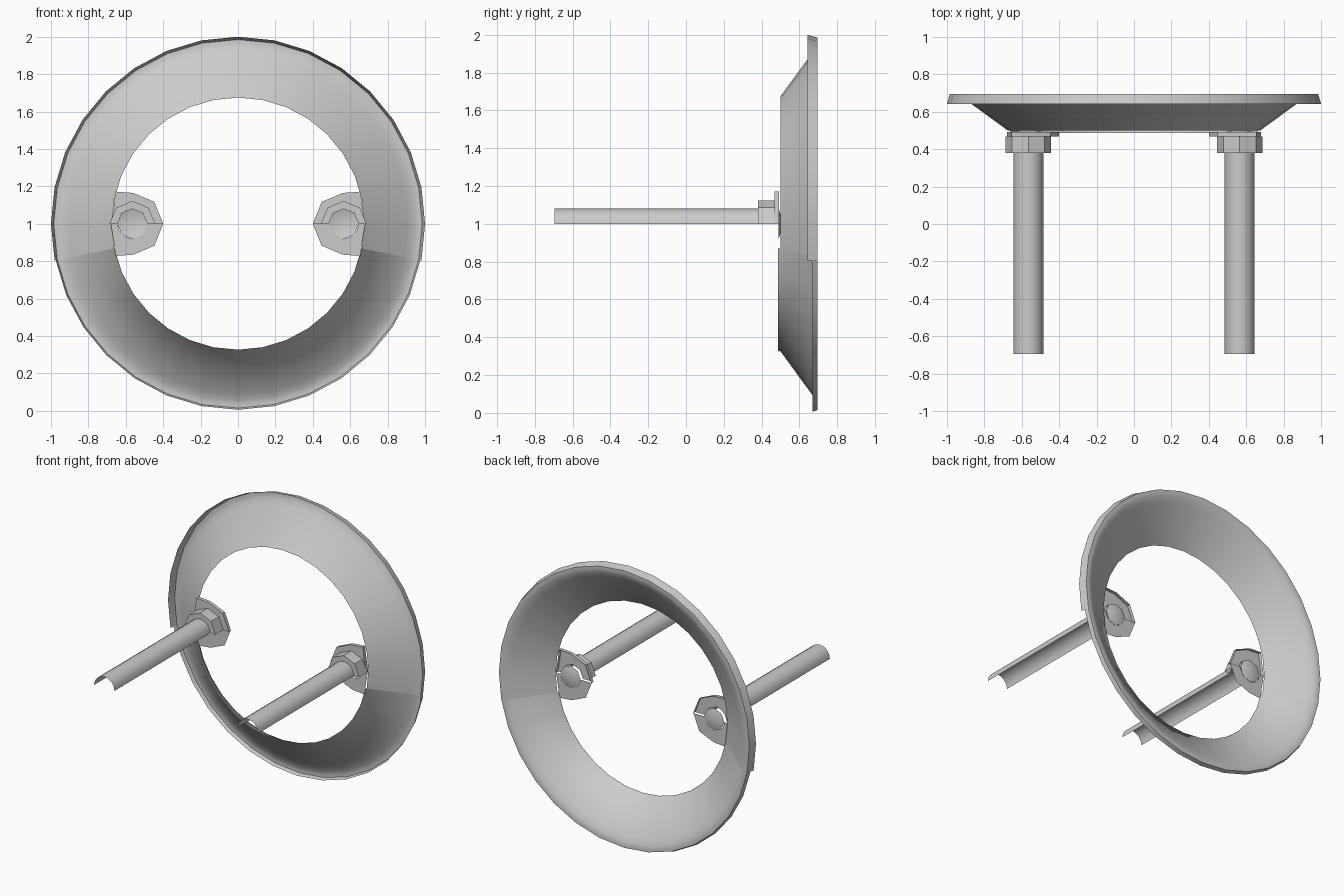
import bpy, bmesh, math

if "Cube" in bpy.data.objects:
    bpy.data.objects.remove(bpy.data.objects["Cube"])

CX, CZ = 0.565, 1.0   # axis of the right-hand rod


def make_object(name, verts, faces, mirror=False, angle=40):
    mesh = bpy.data.meshes.new(name)
    mesh.from_pydata(verts, [], faces)
    bm = bmesh.new()
    bm.from_mesh(mesh)
    bmesh.ops.remove_doubles(bm, verts=bm.verts, dist=1e-5)
    bmesh.ops.recalc_face_normals(bm, faces=bm.faces)
    bm.to_mesh(mesh)
    bm.free()
    obj = bpy.data.objects.new(name, mesh)
    bpy.context.collection.objects.link(obj)
    bpy.ops.object.select_all(action='DESELECT')
    obj.select_set(True)
    bpy.context.view_layer.objects.active = obj
    bpy.ops.object.shade_smooth_by_angle(angle=math.radians(angle))
    if mirror:
        obj.modifiers.new("Mirror", 'MIRROR')
    return obj


def grid_faces(rows, cols):
    return [(i * cols + j, i * cols + j + 1, (i + 1) * cols + j + 1, (i + 1) * cols + j)
            for i in range(rows - 1) for j in range(cols - 1)]


def sweep(profile, start, end, steps, cx=0.0):
    """Turn a (radius, y) profile about the y axis through part of a circle."""
    verts = []
    for i in range(steps + 1):
        a = math.radians(start + (end - start) * i / steps)
        verts += [(cx + r * math.cos(a), y, CZ + r * math.sin(a)) for r, y in profile]
    return verts, grid_faces(steps + 1, len(profile))


# Dished ring: upper part with deep lip, lower part with shallow lip
dish = [(0.675, 0.50), (0.908, 0.67), (0.945, 0.69), (0.965, 0.695), (0.985, 0.695)]
make_object("ring_upper", *sweep(dish + [(1.0, 0.642)], -11.25, 191.25, 18), angle=60)
make_object("ring_lower", *sweep([(0.673, 0.487)] + dish + [(0.994, 0.668)],
                                 191.25, 348.75, 14), angle=60)

# Half-round rods with stepped collars, open underneath
make_object("rod", *sweep([(0.08, -0.695), (0.08, 0.38)], 0, 180, 8, CX), mirror=True)
make_object("collar", *sweep([(0.08, 0.38), (0.122, 0.38), (0.122, 0.467)],
                             0, 180, 4, CX), mirror=True)

# Bracket plates joining rods to the ring, trimmed on the ring side
half = [(0.40, 0.0), (0.447, 0.117), (0.56, 0.165), (0.655, 0.172), (0.665, 0.09), (0.68, 0.0)]
hole_angles = [180, 135, 90, 60, 30, 0]


def plate(name, sign, layers):
    """layers: list of (hole?, y) loops joined from the hole outwards."""
    verts = []
    for is_hole, y in layers:
        for (x, z), a in zip(half, hole_angles):
            if is_hole:
                x = CX + 0.08 * math.cos(math.radians(a))
                z = 0.08 * math.sin(math.radians(a))
            verts.append((x, y, CZ + sign * z))
    make_object(name, verts, grid_faces(len(layers), len(half)), mirror=True)


plate("bracket_upper", 1, [(True, 0.467), (False, 0.467), (False, 0.492)])
plate("bracket_lower", -1, [(True, 0.488), (False, 0.488)])

# Shallow end caps closing the rod bores
make_object("end_cap", *sweep([(0.08, 0.49), (0.0, 0.515)], 0, 360, 8, CX), mirror=True, angle=60)
